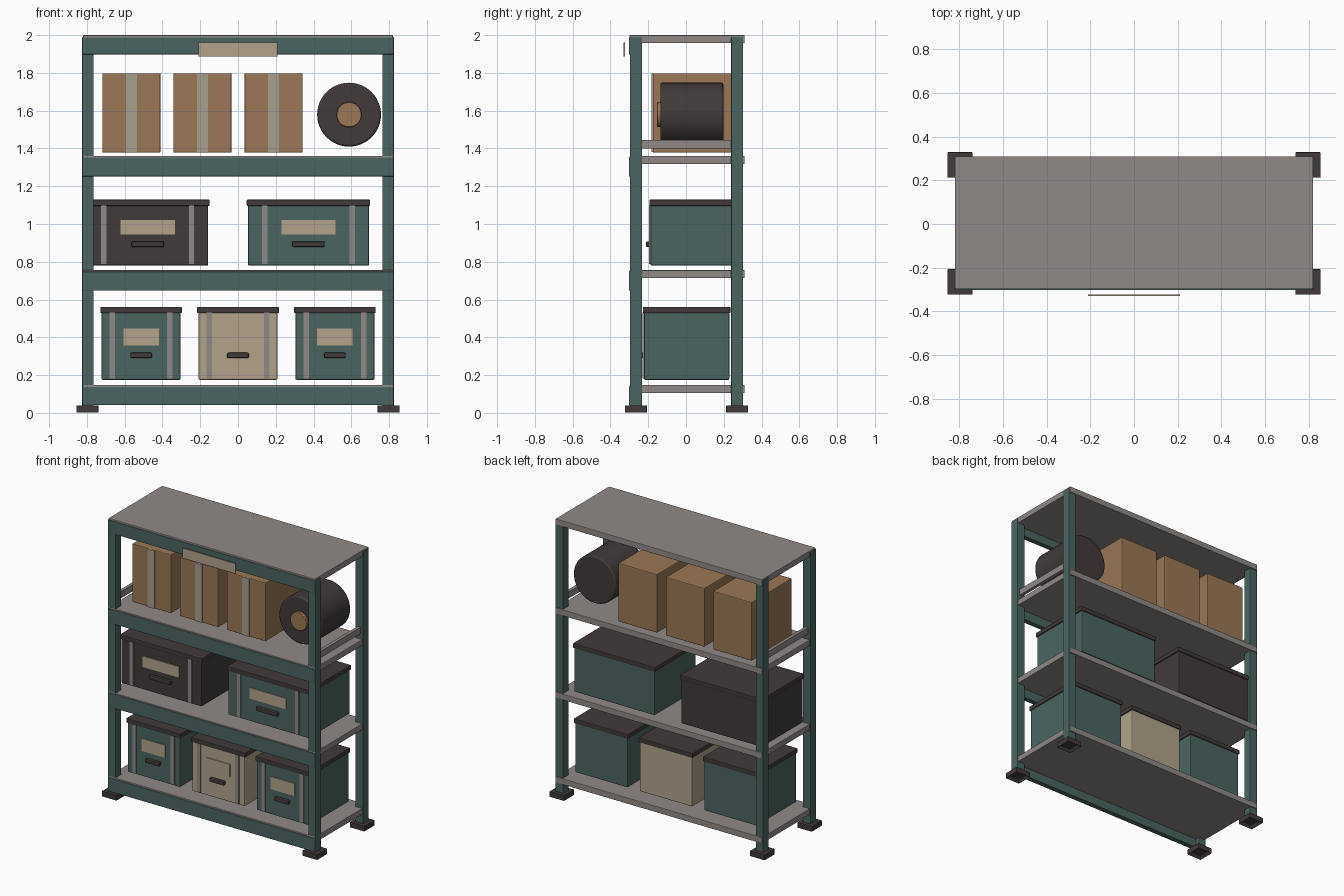
import bpy, bmesh, math

if "Cube" in bpy.data.objects:
    bpy.data.objects.remove(bpy.data.objects["Cube"])


def material(name, rgb):
    m = bpy.data.materials.new(name)
    m.diffuse_color = (*rgb, 1)
    m.use_nodes = True
    m.node_tree.nodes["Principled BSDF"].inputs["Base Color"].default_value = m.diffuse_color
    return m


TEAL = material("teal", (0.070, 0.131, 0.121))
GREY = material("grey", (0.280, 0.255, 0.240))
DARK = material("charcoal", (0.054, 0.042, 0.042))
BROWN = material("cardboard", (0.325, 0.186, 0.092))
BEIGE = material("beige", (0.445, 0.370, 0.260))
TAPE = material("tape", (0.390, 0.350, 0.270))


def finish(name, bm, mat, bevel):
    me = bpy.data.meshes.new(name)
    bm.to_mesh(me)
    bm.free()
    ob = bpy.data.objects.new(name, me)
    bpy.context.collection.objects.link(ob)
    me.materials.append(mat)
    if bevel:
        mod = ob.modifiers.new("bevel", 'BEVEL')
        mod.width, mod.segments = bevel, 2
        mod.limit_method, mod.angle_limit = 'ANGLE', math.radians(40)
    return ob


def box(name, x, y, z, mat, bevel=0.0, recess=0.0):
    """Box from (min, max) pairs, with an optional recess in its underside."""
    bm = bmesh.new()
    bmesh.ops.create_cube(bm, size=1)
    for v in bm.verts:
        v.co = [lo + (c + 0.5) * (hi - lo) for c, (lo, hi) in zip(v.co, (x, y, z))]
    if recess:
        bm.normal_update()
        under = min(bm.faces, key=lambda f: f.normal.z)
        bmesh.ops.inset_individual(bm, faces=[under], thickness=recess)
        bmesh.ops.translate(bm, verts=under.verts, vec=(0, 0, 0.02))
    return finish(name, bm, mat, bevel)


def cylinder(name, x, z, r, y, mat, bevel):
    """Cylinder lying along y."""
    bm = bmesh.new()
    bmesh.ops.create_cone(bm, cap_ends=True, segments=48, radius1=r, radius2=r, depth=y[1] - y[0])
    for v in bm.verts:
        a, b, c = v.co
        v.co = (x + a, (y[0] + y[1]) / 2 - c, z + b)
    ob = finish(name, bm, mat, bevel)
    bpy.ops.object.select_all(action='DESELECT')
    ob.select_set(True)
    bpy.context.view_layer.objects.active = ob
    bpy.ops.object.shade_smooth_by_angle(angle=math.radians(35))


def mid(c, h):
    return (c - h, c + h)


# Posts and feet
for sx, side in ((-1, "left"), (1, "right")):
    for y, end in ((-0.265, "front"), (0.271, "back")):
        box(f"{end}_{side}_post", mid(sx * 0.795, 0.03), mid(y, 0.032), (0.025, 1.99), TEAL, 0.003)
        box(f"{end}_{side}_foot", mid(sx * 0.797, 0.058), mid(y, 0.058), (0, 0.04), DARK, 0.003, 0.022)
    # Side rail above the third shelf
    box(f"{side}_side_rail", mid(sx * 0.795, 0.012), (-0.26, 0.27), (1.40, 1.446), GREY)

# Shelves with a beam along the front
for i, (top, low, high) in enumerate(((0.148, 0.042, 0.138), (0.756, 0.648, 0.748),
                                      (1.361, 1.252, 1.352), (2.0, 1.898, 1.988))):
    box(f"shelf_{i + 1}", mid(0, 0.82), (-0.298, 0.31), (top - 0.043, top), GREY, 0.003)
    box(f"front_beam_{i + 1}", mid(0, 0.823), (-0.303, -0.265), (low, high), TEAL, 0.003)

# Sign plate in front of the top beam
box("sign_plate", mid(0, 0.21), (-0.33, -0.322), (1.888, 1.96), BEIGE)


def bin_(name, x, half, y, z, lid_top, mat, strap, label, label_z, handle, handle_z):
    """Storage bin with lid, straps, label and handle on its front."""
    f = y[0]
    lid_low = lid_top - 0.033
    box(name + "_body", mid(x, half), y, (z, lid_low + 0.005), mat, 0.006)
    box(name + "_lid", mid(x, half + 0.007), (f - 0.006, y[1] + 0.006), (lid_low, lid_top), DARK, 0.005)
    for s in (-1, 1):
        box(name + "_strap", mid(x + s * strap, 0.014), (f - 0.007, f + 0.002), (z + 0.007, lid_low + 0.003), GREY)
    box(name + "_label", mid(x, label), (f - 0.006, f + 0.002), label_z, BEIGE)
    box(name + "_handle", mid(x, handle), (f - 0.024, f + 0.002), handle_z, DARK, 0.007)


# Bottom shelf: three small bins
for i, (x, mat) in enumerate(((-0.513, TEAL), (0, BEIGE), (0.513, TEAL))):
    bin_(f"small_bin_{i + 1}", x, 0.209, (-0.222, 0.229), 0.175, 0.561, mat,
         0.152, 0.094, (0.358, 0.448), 0.057, (0.29, 0.319))

# Middle shelf: two wide bins
for i, (x, mat) in enumerate(((-0.478, DARK), (0.373, TEAL))):
    bin_(f"wide_bin_{i + 1}", x, 0.32, (-0.188, 0.28), 0.78, 1.129, mat,
         0.232, 0.144, (0.944, 1.022), 0.086, (0.878, 0.908))

# Top shelf: taped cardboard boxes
for i, x in enumerate((-0.564, -0.188, 0.188)):
    box(f"carton_{i + 1}", mid(x, 0.154), (-0.176, 0.28), (1.378, 1.798), BROWN, 0.006)
    box(f"carton_tape_{i + 1}", mid(x, 0.028), (-0.182, -0.174), (1.38, 1.796), TAPE)

# Roll lying on the top shelf with its core showing at the front
cylinder("roll", 0.588, 1.579, 0.169, (-0.136, 0.198), DARK, 0.01)
cylinder("roll_core", 0.588, 1.579, 0.066, (-0.154, -0.13), BROWN, 0.003)
